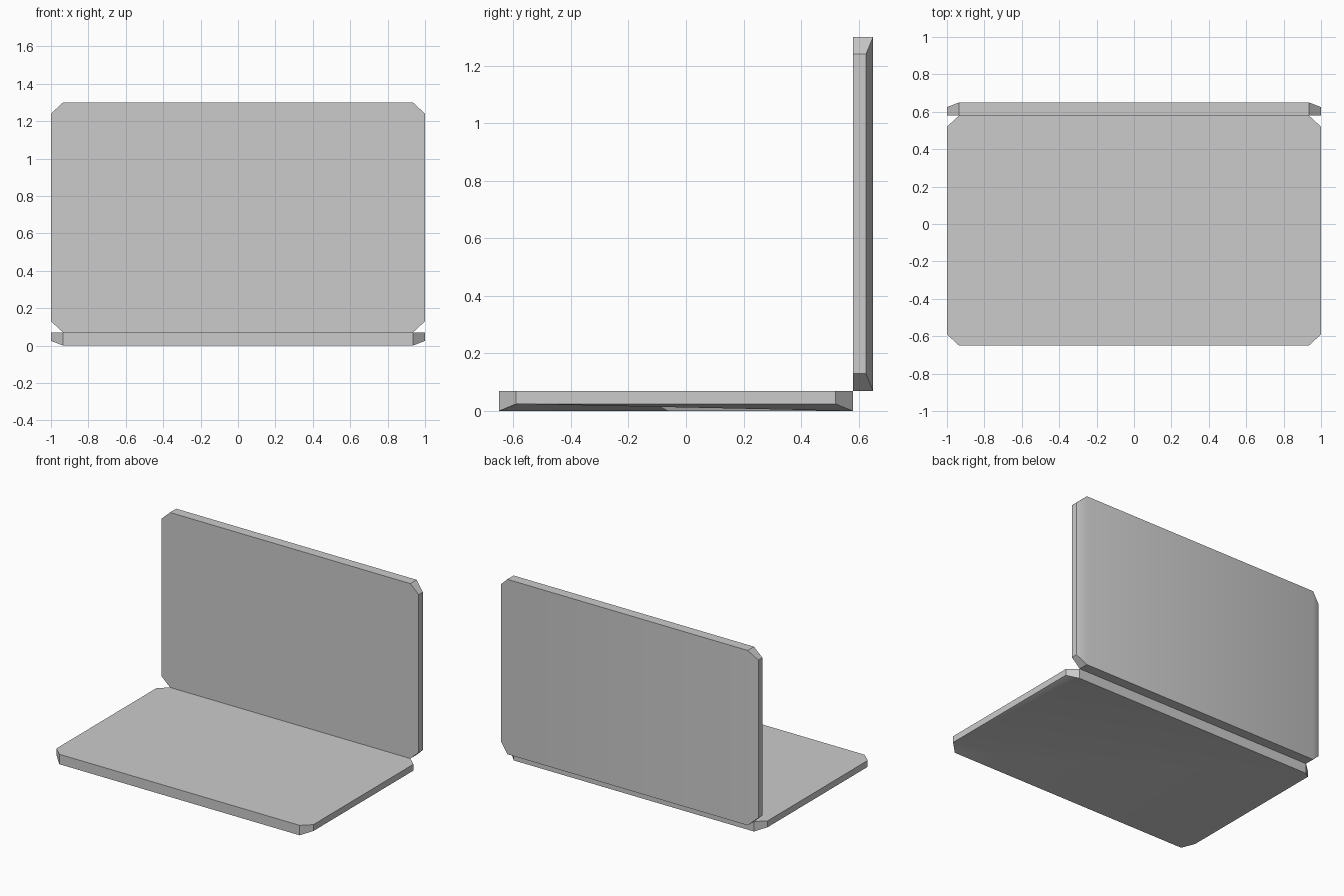
import bpy, bmesh, math

if "Cube" in bpy.data.objects:
    bpy.data.objects.remove(bpy.data.objects["Cube"])

W, L, T = 1.0, 1.23, 0.07          # half width, depth and thickness of a slab
CX, CY, RIM = 0.065, 0.06, 0.045   # corner cut and thickness at the side edges


def slab(name, place, back_faces):
    """Corner-cut slab, full thickness in the middle and thinner at both sides."""
    half = [(W - CX, 0, T), (W, CY, RIM), (W, L - CY, RIM), (W - CX, L, T)]
    outline = half + [(-x, y, d) for x, y, d in reversed(half)]
    bm = bmesh.new()
    face = [bm.verts.new(place(x, y, 0)) for x, y, d in outline]
    back = [bm.verts.new(place(x, y, d)) for x, y, d in outline]
    bm.faces.new(face)
    for i in range(8):
        j = (i + 1) % 8
        bm.faces.new((face[i], face[j], back[j], back[i]))
    for ids in back_faces:
        bm.faces.new([back[i] for i in ids])
    bmesh.ops.recalc_face_normals(bm, faces=bm.faces)
    me = bpy.data.meshes.new(name)
    bm.to_mesh(me)
    bm.free()
    ob = bpy.data.objects.new(name, me)
    bpy.context.collection.objects.link(ob)
    bpy.ops.object.select_all(action='DESELECT')
    ob.select_set(True)
    bpy.context.view_layer.objects.active = ob
    bpy.ops.object.shade_smooth_by_angle(angle=math.radians(30))
    return ob


# Keyboard base: flat top, underside creased along a diagonal
slab("base", lambda x, y, d: (x, y - 0.65, T - d),
     [(1, 2, 3), (1, 3, 4), (0, 1, 4), (0, 4, 7), (4, 5, 6, 7)])

# Upright screen lid: flat front, back panel with sloped side strips
slab("screen_lid", lambda x, y, d: (x, 0.58 + d, T + y),
     [(0, 1, 2, 3), (0, 3, 4, 7), (4, 5, 6, 7)])
